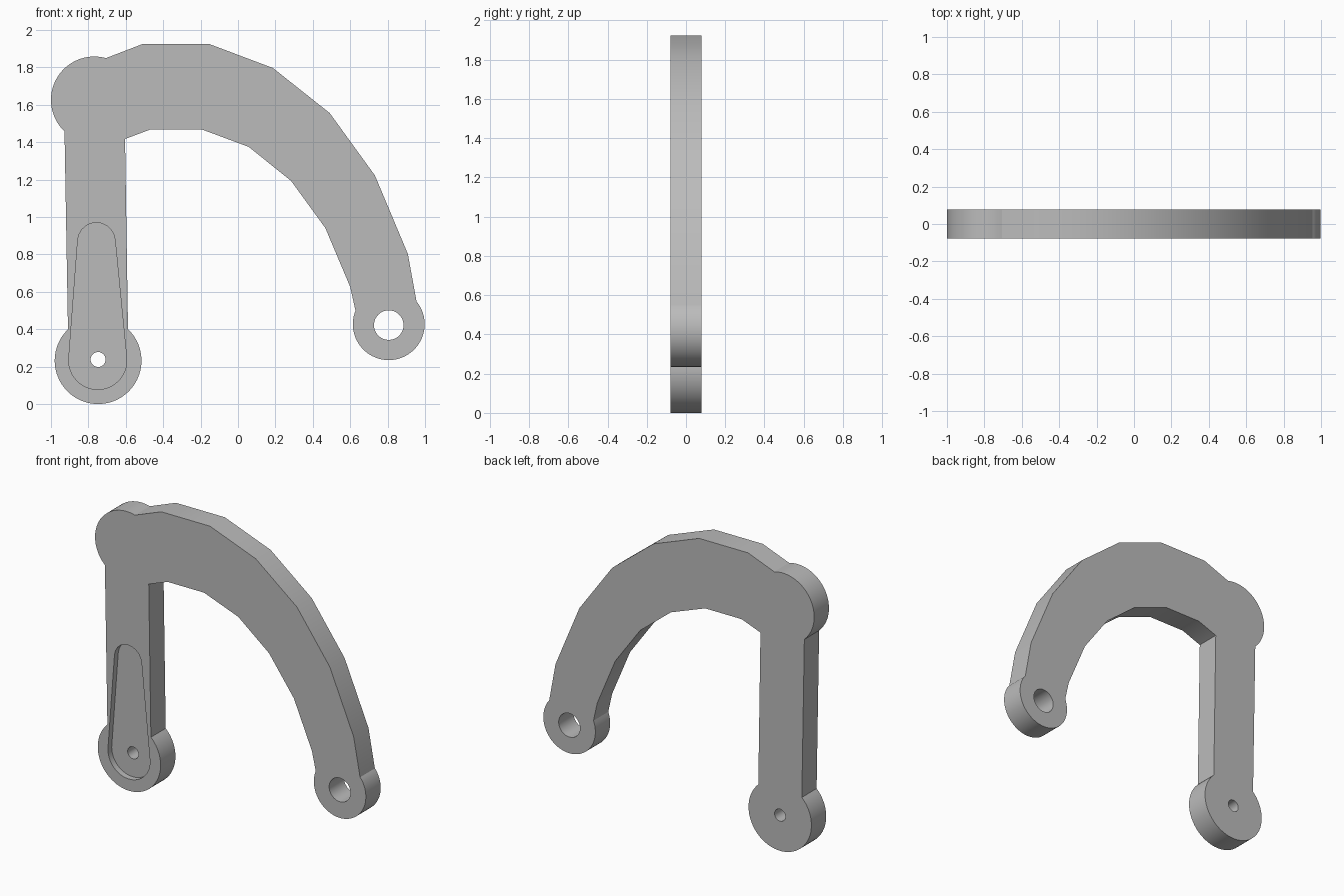
import bpy, bmesh
from math import sin, cos, atan2, radians, pi, tau

cube = bpy.data.objects.get("Cube")
if cube:
    bpy.data.objects.remove(cube, do_unlink=True)

HALF = 0.078          # half the plate thickness
POCKET_DEPTH = 0.04

grey = bpy.data.materials.new("plain grey")
grey.use_nodes = True
colour = (0.5, 0.5, 0.5, 1)
grey.diffuse_color = colour
grey.node_tree.nodes["Principled BSDF"].inputs["Base Color"].default_value = colour


def arc(cx, cz, r, a0, a1, steps=40):
    """Counter-clockwise arc between two angles."""
    a1 += tau if a1 < a0 else 0
    return [(cx + r * cos(a0 + (a1 - a0) * i / steps),
             cz + r * sin(a0 + (a1 - a0) * i / steps)) for i in range(steps + 1)]


def arc_between(cx, cz, r, start, end, steps=40):
    """Arc running from the direction of one point to that of another."""
    return arc(cx, cz, r, atan2(start[1] - cz, start[0] - cx),
               atan2(end[1] - cz, end[0] - cx), steps)


def circle(cx, cz, r, steps=40):
    return arc(cx, cz, r, 0, tau, steps)[:-1]


def extrude_outline(name, points, y0, y1):
    """Solid prism from an x-z outline."""
    bm = bmesh.new()
    face = bm.faces.new([bm.verts.new((x, y0, z)) for x, z in points])
    grown = bmesh.ops.extrude_face_region(bm, geom=[face])["geom"]
    bmesh.ops.translate(bm, vec=(0, y1 - y0, 0),
                        verts=[v for v in grown if isinstance(v, bmesh.types.BMVert)])
    bmesh.ops.recalc_face_normals(bm, faces=bm.faces)
    mesh = bpy.data.meshes.new(name)
    bm.to_mesh(mesh)
    bm.free()
    mesh.materials.append(grey)
    obj = bpy.data.objects.new(name, mesh)
    bpy.context.collection.objects.link(obj)
    return obj


# Curved arm edges: outer from tip to elbow, inner from elbow to tip
arm_outer = [(0.955, 0.546), (0.908, 0.803), (0.732, 1.222), (0.49, 1.556),
             (0.186, 1.797), (-0.152, 1.924), (-0.512, 1.924), (-0.705, 1.852)]
arm_inner = [(-0.604, 1.417), (-0.465, 1.469), (-0.196, 1.469), (0.057, 1.375),
             (0.284, 1.193), (0.467, 0.941), (0.6, 0.626), (0.622, 0.502)]
leg_left = [(-0.93, 1.455), (-0.91, 0.4)]
leg_right = (-0.588, 0.4)

# Whole plate silhouette, counter-clockwise
outline = arm_outer[:-1]
outline += arc_between(-0.768, 1.626, 0.232, arm_outer[-1], leg_left[0])
outline += arc_between(-0.748, 0.232, 0.232, leg_left[1], leg_right, 56)
outline += arm_inner[:-1]
outline += arc_between(0.806, 0.427, 0.192, arm_inner[-1], arm_outer[0], 48)[:-1]
bracket = extrude_outline("bracket", outline, -HALF, HALF)

# Tapered pocket in the front of the leg, and the two through holes
tilt = radians(5)
pocket = arc(-0.75, 0.233, 0.155, pi - tilt, tau + tilt)
pocket += arc(-0.757, 0.87, 0.1, tilt, pi - tilt, 10)
cutters = [
    extrude_outline("pocket_cutter", pocket, -HALF - 0.1, -HALF + POCKET_DEPTH),
    extrude_outline("leg_hole_cutter", circle(-0.748, 0.238, 0.04, 32), -0.3, 0.3),
    extrude_outline("arm_hole_cutter", circle(0.806, 0.422, 0.079), -0.3, 0.3),
]
bpy.ops.object.select_all(action='DESELECT')
bpy.context.view_layer.objects.active = bracket
bracket.select_set(True)
for cutter in cutters:
    cutter.hide_render = True
    mod = bracket.modifiers.new(cutter.name, 'BOOLEAN')
    mod.operation = 'DIFFERENCE'
    mod.solver = 'EXACT'
    mod.object = cutter
    bpy.ops.object.modifier_apply(modifier=mod.name)
    bpy.data.objects.remove(cutter, do_unlink=True)

bpy.ops.object.shade_smooth_by_angle(angle=radians(30))
